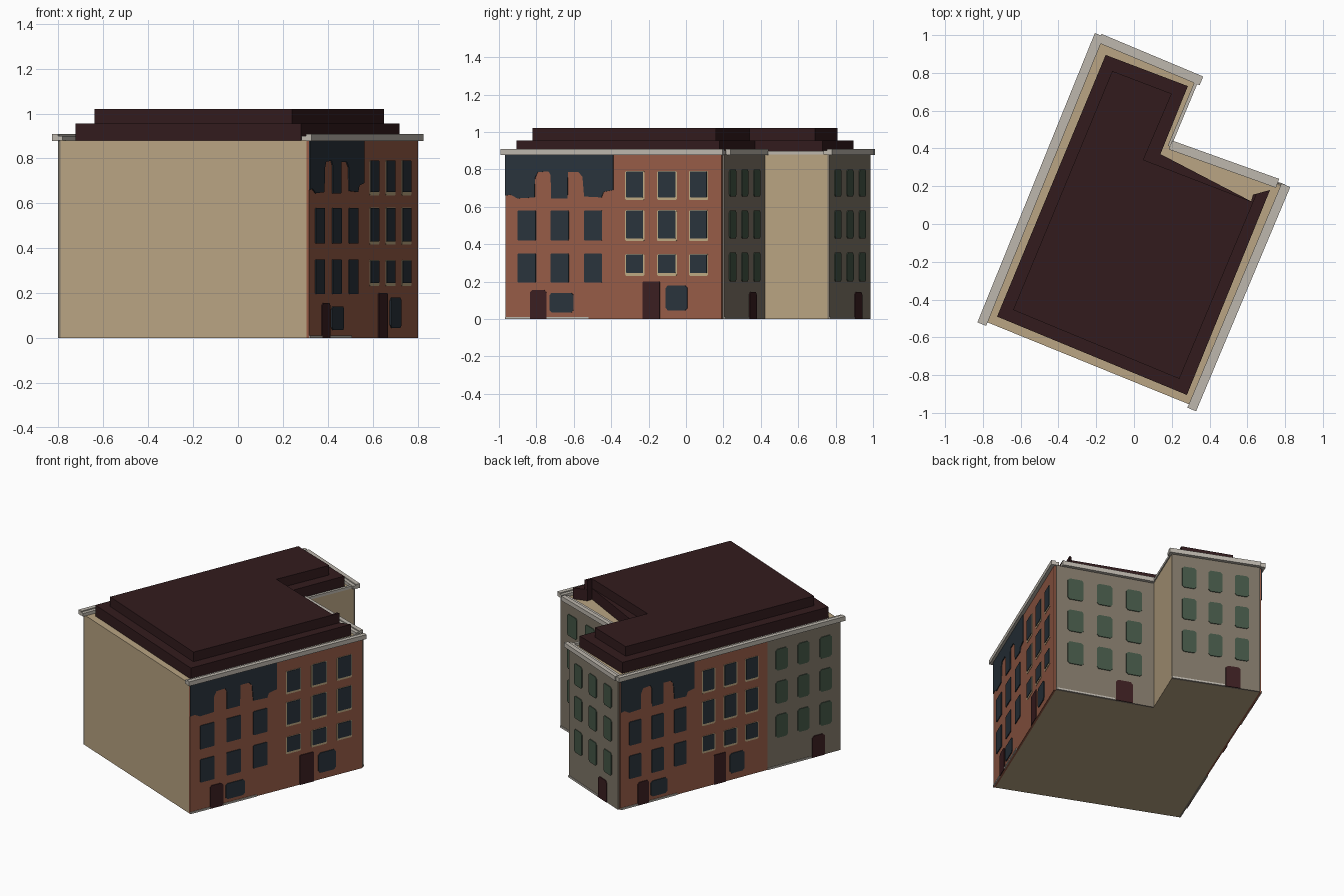
import bpy, bmesh
from mathutils import Vector

if "Cube" in bpy.data.objects:
    bpy.data.objects.remove(bpy.data.objects["Cube"])

def mat(name, r, g, b):
    m = bpy.data.materials.new(name)
    m.diffuse_color = tuple((c / 255) ** 2.2 for c in (r, g, b)) + (1,)
    m.use_nodes = True
    m.node_tree.nodes["Principled BSDF"].inputs["Base Color"].default_value = m.diffuse_color
    return m

BEIGE = mat("beige_plaster", 184, 163, 130)
BRICK = mat("red_brick", 150, 93, 73)
STONE = mat("grey_stone", 127, 118, 104)
NAVY = mat("dark_blue_glass", 46, 55, 63)
GREEN = mat("green_glass", 70, 87, 72)
MAROON = mat("maroon_door", 62, 36, 38)
ROOF = mat("dark_roof", 54, 33, 35)
TRIM = mat("cream_trim", 190, 168, 130)
PALE = mat("pale_cornice", 188, 182, 172)

def prisms(name, material, polys):
    """Each poly is a pair of matching 3D rings; bridge and cap them."""
    bm = bmesh.new()
    for lo, hi in polys:
        a = [bm.verts.new(p) for p in lo]
        b = [bm.verts.new(p) for p in hi]
        n = len(a)
        bm.faces.new(a[::-1])
        bm.faces.new(b)
        for i in range(n):
            j = (i + 1) % n
            bm.faces.new((a[i], a[j], b[j], b[i]))
    bmesh.ops.recalc_face_normals(bm, faces=bm.faces)
    me = bpy.data.meshes.new(name)
    bm.to_mesh(me)
    bm.free()
    me.materials.append(material)
    ob = bpy.data.objects.new(name, me)
    bpy.context.collection.objects.link(ob)
    return ob

def slab(name, material, pts, z0, z1):
    return prisms(name, material, [([(x, y, z0) for x, y in pts], [(x, y, z1) for x, y in pts])])

class Wall:
    """Vertical frame along a wall, left to right as seen from outside."""
    def __init__(self, p, q):
        p, q = Vector((*p, 0)), Vector((*q, 0))
        self.p, self.len = p, (q - p).length
        self.r = (q - p).normalized()
        self.n = self.r.cross(Vector((0, 0, 1)))

    def plates(self, name, material, polys, d0, d1):
        def ring(poly, d):
            return [self.p + self.r * s + self.n * d + Vector((0, 0, z)) for s, z in poly]
        prisms(name, material, [(ring(c, d0), ring(c, d1)) for c in polys])

def rect(s0, s1, z0, z1, c=0.0, cb=None):
    """Rectangle with clipped corners: c on top, cb at the bottom."""
    cb = c if cb is None else cb
    pts = [(s0 + cb, z0), (s1 - cb, z0)]
    if cb:
        pts.append((s1, z0 + cb))
    if c:
        pts += [(s1, z1 - c), (s1 - c, z1), (s0 + c, z1), (s0, z1 - c)]
    else:
        pts += [(s1, z1), (s0, z1)]
    if cb:
        pts.append((s0, z0 + cb))
    return pts

# Footprint corners
A, B, C = (-0.79, -0.515), (0.305, -0.96), (0.79, 0.195)
D, E, F = (0.19, 0.41), (0.335, 0.757), (-0.185, 0.975)
H = 0.88
slab("building_core", BEIGE, [A, B, C, D, E, F], 0, H)

# Stepped roof
slab("roof_lower_tier", ROOF, [(-0.725, -0.49), (0.28, -0.905), (0.72, 0.18), (0.63, 0.155),
     (0.62, 0.12), (0.14, 0.37), (0.285, 0.73), (-0.15, 0.895)], H, 0.955)
slab("roof_upper_tier", ROOF, [(-0.64, -0.455), (0.24, -0.82), (0.65, 0.16), (0.63, 0.155),
     (0.62, 0.12), (0.05, 0.34), (0.20, 0.69), (-0.115, 0.81)], 0.955, 1.02)

T0, T1, T2 = 0.012, 0.014, 0.017   # wall skin, trim and glass depths

def bay(wall, tag, s, w, kind):
    u = lambda a: s + a * w
    skin = STONE if kind == "stone" else BRICK
    wall.plates(tag + "_skin", skin, [rect(s, s + w, 0, H)], 0, T0)
    if kind == "arched":
        cols, rows = [(.115, .28), (.42, .585), (.73, .895)], [(.195, .35), (.42, .58)]
        glass = [rect(u(a), u(b), z0, z1, .004) for a, b in cols for z0, z1 in rows]
        # upper glazed area around two rounded brick piers
        edge = [(0, H), (0, .66), (.05, .665), (.11, .645), (.27, .65),
                (.275, .755), (.30, .785), (.40, .79), (.42, .77), (.425, .645), (.575, .645),
                (.58, .785), (.68, .785), (.715, .76), (.73, .655), (.89, .65),
                (.91, .68), (1, .69), (1, H)]
        glass.append([(u(a), z) for a, z in edge])
        glass.append(rect(u(.41), u(.63), .035, .14, .012))
        wall.plates(tag + "_windows", NAVY, glass, T0, T2)
        wall.plates(tag + "_door", MAROON, [rect(u(.23), u(.38), 0, .155, .012, 0)], T0, T2)
    elif kind == "trimmed":
        cols, rows = [(.12, .275), (.415, .575), (.71, .865)], [(.245, .345), (.43, .58), (.65, .79)]
        cells = [(u(a), u(b), z0, z1) for a, b in cols for z0, z1 in rows]
        wall.plates(tag + "_window_trim", TRIM,
                    [rect(a - .007, b + .007, z0 - .014, z1 + .002, .006) for a, b, z0, z1 in cells], T0, T1)
        glass = [rect(*c, .003) for c in cells] + [rect(u(.485), u(.685), .045, .18, .014)]
        wall.plates(tag + "_windows", NAVY, glass, T0, T2)
        wall.plates(tag + "_door", MAROON, [rect(u(.27), u(.43), 0, .2, .004, 0)], T0, T2)
    else:
        cols, rows = [(.115, .275), (.415, .57), (.715, .875)], [(.20, .355), (.43, .58), (.655, .80)]
        wall.plates(tag + "_windows", GREEN,
                    [rect(u(a), u(b), z0, z1, .012) for a, b in cols for z0, z1 in rows], T0, T2)
        wall.plates(tag + "_door", MAROON, [rect(u(.61), u(.78), 0, .145, .014, 0)], T0, T2)
    # low pale plinth
    if kind != "trimmed":
        wall.plates(tag + "_plinth", PALE, [rect(s, u(.23 if kind == "arched" else .6), 0, .012)], T0, T2)
        if kind == "arched":
            wall.plates(tag + "_plinth_end", PALE, [rect(u(.38), u(.77), 0, .012)], T0, T2)

# Facades: wall, bays, cornice overhang at both ends
facades = [("right", B, C, ["arched", "trimmed"], .02, .015),
           ("left", F, A, ["arched", "trimmed", "stone"], .025, .02),
           ("back_inner", C, D, ["stone"], -.035, 0),
           ("back_outer", E, F, ["stone"], .02, 0)]
for tag, p, q, kinds, e0, e1 in facades:
    wall = Wall(p, q)
    w = wall.len / len(kinds)
    for i, kind in enumerate(kinds):
        bay(wall, f"{tag}_bay_{i + 1}", i * w, w, kind)
    wall.plates(tag + "_cornice", PALE, [rect(-e0, wall.len + e1, .878, .908)], 0.006, .034)
    wall.plates(tag + "_cornice_back", PALE, [rect(-e0, wall.len + e1, .88, .901)], -.016, .006)

# Thin coping on the inner return wall
Wall(D, E).plates("return_wall_coping", PALE, [rect(0, Wall(D, E).len, .88, .898)], -.012, .006)
